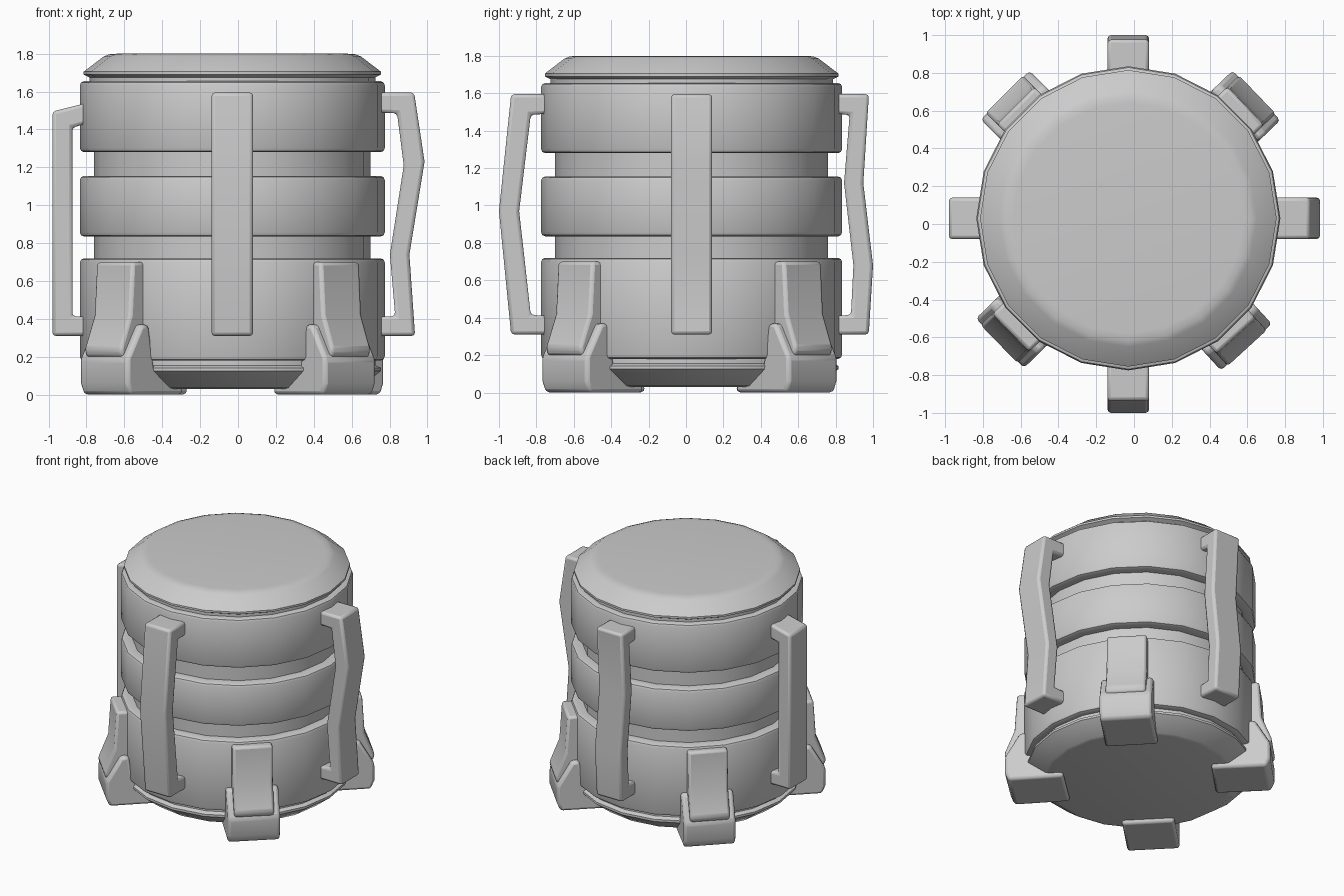
import bpy, bmesh, math

if "Cube" in bpy.data.objects:
    bpy.data.objects.remove(bpy.data.objects["Cube"])

CX, CY = -0.03, 0.03      # axis of the canister
SIDES = 20


def finish(name, bm, bevel=0.0, angle=30):
    bmesh.ops.recalc_face_normals(bm, faces=bm.faces)
    me = bpy.data.meshes.new(name)
    bm.to_mesh(me)
    bm.free()
    ob = bpy.data.objects.new(name, me)
    bpy.context.collection.objects.link(ob)
    ob.location = (CX, CY, 0)
    if bevel:
        mod = ob.modifiers.new("bevel", 'BEVEL')
        mod.width = bevel
        mod.segments = 2
        mod.limit_method = 'ANGLE'
        mod.angle_limit = math.radians(30)
    bpy.ops.object.select_all(action='DESELECT')
    ob.select_set(True)
    bpy.context.view_layer.objects.active = ob
    bpy.ops.object.shade_smooth_by_angle(angle=math.radians(angle))
    return ob


def lathe(name, profile):
    """Revolve (radius, z) points and cap both ends."""
    bm = bmesh.new()
    rings = []
    for r, z in profile:
        rings.append([bm.verts.new((r * math.cos(2 * math.pi * i / SIDES),
                                    r * math.sin(2 * math.pi * i / SIDES), z))
                      for i in range(SIDES)])
    for a, b in zip(rings, rings[1:]):
        for i in range(SIDES):
            j = (i + 1) % SIDES
            bm.faces.new((a[i], a[j], b[j], b[i]))
    bm.faces.new(rings[0])
    bm.faces.new(rings[-1])
    return finish(name, bm)


def prism(name, outline, width, angle, bevel, shift=0.0):
    """Extrude a (radius, z) outline sideways and turn it around the axis."""
    bm = bmesh.new()
    low = [bm.verts.new((r + shift, -width / 2, z)) for r, z in outline]
    face = bm.faces.new(low)
    ext = bmesh.ops.extrude_face_region(bm, geom=[face])
    bmesh.ops.translate(bm, vec=(0, width, 0),
                        verts=[v for v in ext['geom'] if isinstance(v, bmesh.types.BMVert)])
    ob = finish(name, bm, bevel)
    ob.rotation_euler.z = math.radians(angle)
    return ob


def band(z0, z1, r=0.805, b=0.022):
    """Profile of one raised band with rounded edges."""
    k = b * 0.3
    return [(r - b, z0), (r - k, z0 + k), (r, z0 + b),
            (r, z1 - b), (r - k, z1 - k), (r - b, z1)]


# Body: bevelled bottom, three bands with recesses, domed lid
profile = [(0.64, 0.03), (0.67, 0.036), (0.785, 0.125), (0.785, 0.142), (0.755, 0.155), (0.755, 0.18)]
profile += band(0.18, 0.72) + [(0.73, 0.72), (0.73, 0.835)]
profile += band(0.835, 1.155) + [(0.73, 1.155), (0.73, 1.28)]
profile += band(1.28, 1.655)
profile += [(0.755, 1.655), (0.755, 1.675), (0.785, 1.69), (0.785, 1.705),
            (0.68, 1.785), (0.65, 1.797), (0.61, 1.80)]
lathe("canister_body", profile)

# Four handles, each bent differently: outer edge going down, inner edge going up
handles = {
    "right_handle": (0, [(0.77, 1.595), (0.96, 1.595), (1.015, 1.23), (0.935, 0.74), (0.965, 0.31), (0.77, 0.31),
                         (0.77, 0.41), (0.86, 0.415), (0.832, 0.74), (0.905, 1.21), (0.87, 1.485), (0.77, 1.49)]),
    "back_handle": (90, [(0.77, 1.595), (0.948, 1.595), (0.918, 1.12), (0.97, 0.68), (0.947, 0.31), (0.77, 0.31),
                         (0.77, 0.41), (0.852, 0.415), (0.865, 0.68), (0.815, 1.12), (0.845, 1.485), (0.77, 1.49)]),
    "left_handle": (180, [(0.77, 1.54), (0.95, 1.495), (0.95, 0.31), (0.77, 0.31),
                          (0.77, 0.41), (0.845, 0.415), (0.845, 1.41), (0.77, 1.43)]),
    "front_handle": (270, [(0.77, 1.595), (0.965, 1.595), (1.03, 0.97), (0.965, 0.31), (0.77, 0.31),
                           (0.77, 0.41), (0.86, 0.415), (0.922, 0.97), (0.86, 1.485), (0.77, 1.49)]),
}
for name, (ang, outline) in handles.items():
    prism(name, outline, 0.22, ang, 0.018)

# Four feet on the diagonals: wide shoe below, narrower strut clamped to the band
shoe = [(0.53, 0.0), (0.915, 0.0), (0.94, 0.06), (0.94, 0.19), (0.835, 0.37), (0.78, 0.37), (0.74, 0.15), (0.53, 0.04)]
strut = [(0.76, 0.70), (0.86, 0.70), (0.878, 0.42), (0.95, 0.24), (0.935, 0.195), (0.76, 0.195)]
feet = {"back_right": (43.8, 0.0), "back_left": (135, -0.018),
        "front_left": (224.2, 0.008), "front_right": (312.5, -0.015)}
for name, (ang, shift) in feet.items():
    prism(name + "_foot_shoe", shoe, 0.365, ang, 0.022, shift)
    prism(name + "_foot_strut", strut, 0.28, ang, 0.018, shift)
